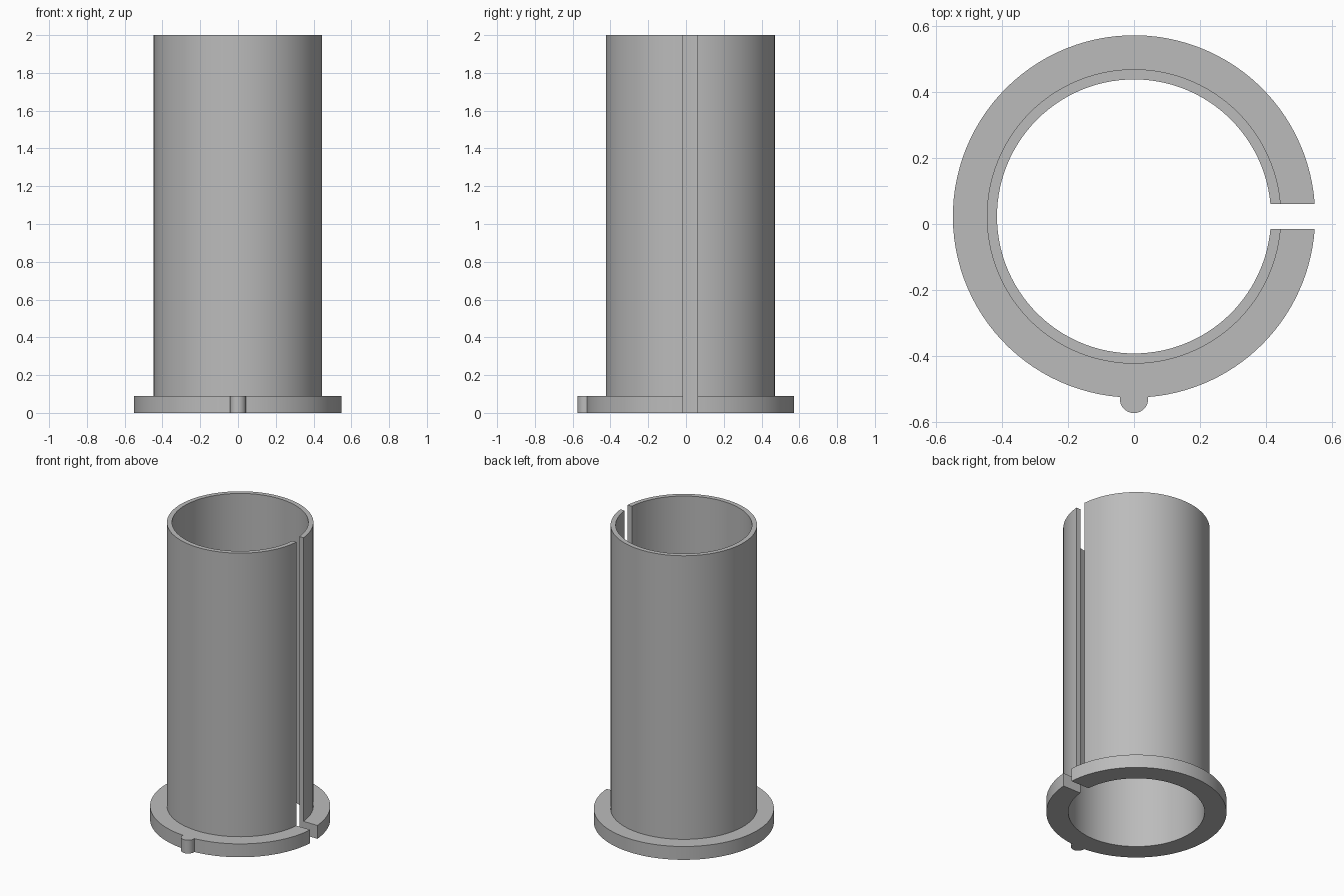
import bpy
import bmesh
from math import pi, sin, cos, asin, atan2, hypot

cube = bpy.data.objects.get("Cube")
if cube:
    bpy.data.objects.remove(cube, do_unlink=True)

HEIGHT, FLANGE_H = 2.0, 0.09
BORE, TUBE, FLANGE = 0.416, 0.447, 0.55
HALF_SLOT = 0.038
NUB_R, NUB_DIST = 0.043, 0.554
CENTRE_Y = 0.023

grey = bpy.data.materials.new("grey")
grey.use_nodes = True
grey.diffuse_color = (0.5, 0.5, 0.5, 1)
grey.node_tree.nodes["Principled BSDF"].inputs["Base Color"].default_value = (0.5, 0.5, 0.5, 1)


def slot_angle(radius):
    return asin(HALF_SLOT / radius)


def arc(start, end, steps):
    return [(start + (end - start) * i / steps, FLANGE) for i in range(steps + 1)]


# Flange rim as (angle, radius), with a round locating nub at the front
front = 1.5 * pi
half_nub = asin(NUB_R / NUB_DIST)
nub = []
for i in range(17):
    t = front - pi / 2 + pi * i / 16
    x, y = NUB_R * cos(t), NUB_R * sin(t) - NUB_DIST
    nub.append((atan2(y, x) % (2 * pi), hypot(x, y)))
start = slot_angle(FLANGE)
rim = arc(start, front - half_nub, 80) + nub + arc(front + half_nub, 2 * pi - start, 28)

# Sweep the wall section round the rim, keeping the slot faces parallel
bm = bmesh.new()
columns = []
for angle, rim_radius in rim:
    section = [(BORE, 0), (rim_radius, 0), (rim_radius, FLANGE_H),
               (TUBE, FLANGE_H), (TUBE, HEIGHT), (BORE, HEIGHT), (BORE, FLANGE_H)]
    column = []
    for r, z in section:
        a = angle
        if r < FLANGE:
            a = pi + (angle - pi) * (pi - slot_angle(r)) / (pi - start)
        column.append(bm.verts.new((r * cos(a), r * sin(a) + CENTRE_Y, z)))
    columns.append(column)

for a, b in zip(columns, columns[1:]):
    for i in range(len(a)):
        j = (i + 1) % len(a)
        bm.faces.new((a[i], b[i], b[j], a[j]))

# Flat faces on both sides of the slot
for c in (columns[0], columns[-1]):
    bm.faces.new((c[0], c[1], c[2], c[3], c[6]))
    bm.faces.new((c[3], c[4], c[5], c[6]))

bmesh.ops.remove_doubles(bm, verts=bm.verts, dist=0.00005)
bmesh.ops.recalc_face_normals(bm, faces=bm.faces)
mesh = bpy.data.meshes.new("split_flanged_sleeve")
bm.to_mesh(mesh)
bm.free()
mesh.materials.append(grey)
sleeve = bpy.data.objects.new("split_flanged_sleeve", mesh)
bpy.context.collection.objects.link(sleeve)

# Smooth round walls with crisp edges
bpy.ops.object.select_all(action="DESELECT")
sleeve.select_set(True)
bpy.context.view_layer.objects.active = sleeve
bpy.ops.object.shade_smooth_by_angle(angle=pi / 6)
